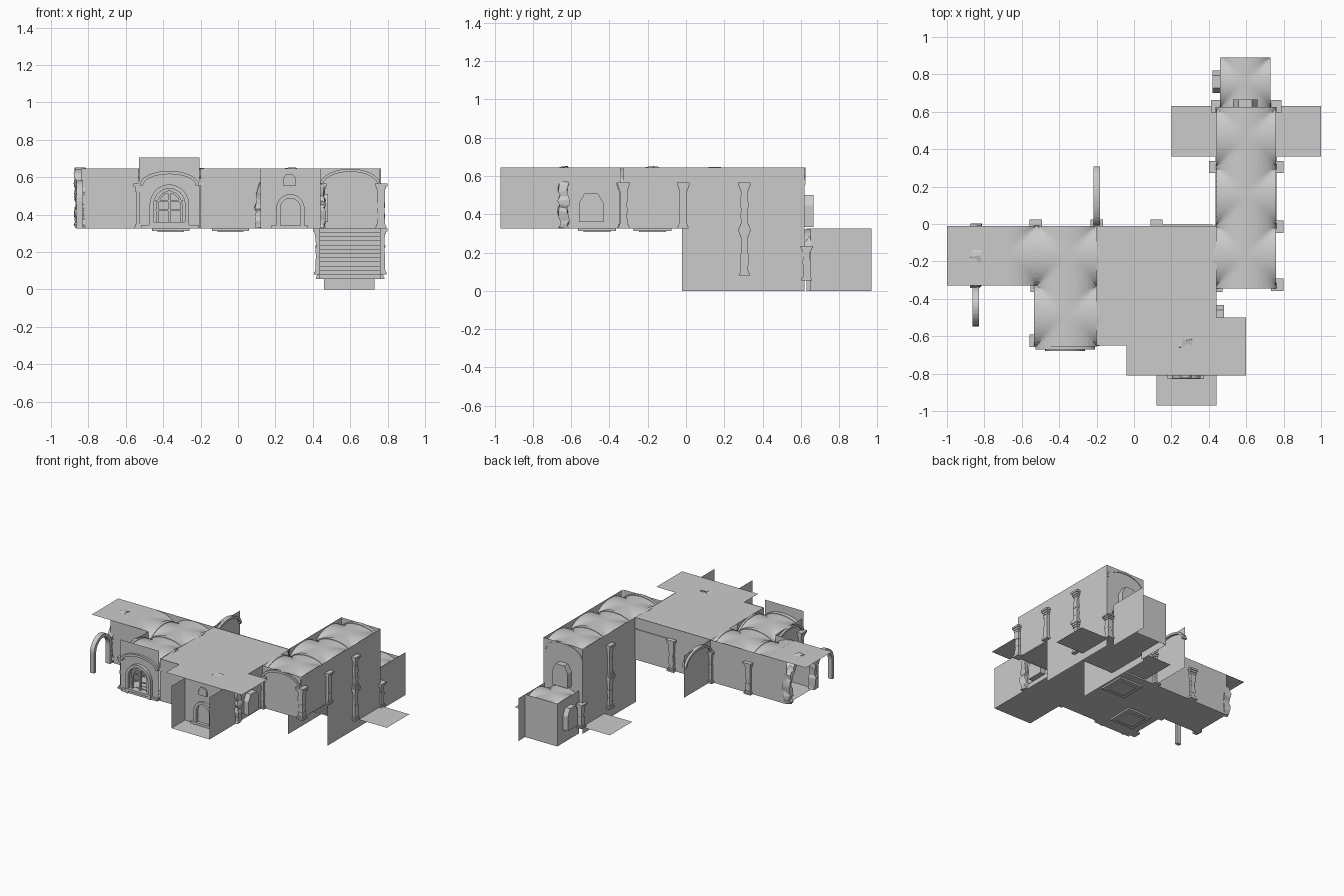
import bpy, bmesh, math, random

if "Cube" in bpy.data.objects:
    bpy.data.objects.remove(bpy.data.objects["Cube"])
random.seed(4)
F, C = 0.325, 0.645          # upper floor and ceiling heights


def make(name, verts, faces, smooth=False):
    me = bpy.data.meshes.new(name)
    me.from_pydata(verts, [], faces)
    ob = bpy.data.objects.new(name, me)
    bpy.context.collection.objects.link(ob)
    bm = bmesh.new()
    bm.from_mesh(me)
    bmesh.ops.remove_doubles(bm, verts=bm.verts, dist=1e-5)
    bm.to_mesh(me)
    bm.free()
    if smooth:
        for p in me.polygons:
            p.use_smooth = True
    return ob


def at(axis, a, off, z):
    # point on a wall running along x (at y=off) or along y (at x=off)
    return (a, off, z) if axis == 'x' else (off, a, z)


def wall(name, axis, a0, a1, off, z0=F, z1=C):
    make(name, [at(axis, a, off, z) for a, z in ((a0, z0), (a1, z0), (a1, z1), (a0, z1))], [(0, 1, 2, 3)])


def slab(name, x0, x1, y0, y1, z):
    make(name, [(x0, y0, z), (x1, y0, z), (x1, y1, z), (x0, y1, z)], [(0, 1, 2, 3)])


def box_data(x0, x1, y0, y1, z0, z1, n=0):
    v = [(x, y, z) for z in (z0, z1) for x, y in ((x0, y0), (x1, y0), (x1, y1), (x0, y1))]
    f = [(3, 2, 1, 0), (4, 5, 6, 7), (0, 1, 5, 4), (1, 2, 6, 5), (2, 3, 7, 6), (3, 0, 4, 7)]
    return v, [tuple(i + n for i in q) for q in f]


def box(name, *b):
    make(name, *box_data(*b))


def arch_wall(name, axis, a0, a1, off, z0, z1, b0, b1, spring, rise, n=16):
    # flat wall with a round-headed opening between b0 and b1
    v, f = [], []
    def quad(*pts):
        f.append(tuple(range(len(v), len(v) + 4)))
        v.extend(at(axis, a, off, z) for a, z in pts)
    quad((a0, z0), (b0, z0), (b0, z1), (a0, z1))
    quad((b1, z0), (a1, z0), (a1, z1), (b1, z1))
    m, h = (b0 + b1) / 2, (b1 - b0) / 2
    arc = [(m - h * math.cos(math.pi * i / n), spring + rise * math.sin(math.pi * i / n)) for i in range(n + 1)]
    for p, q in zip(arc, arc[1:]):
        quad(p, q, (q[0], z1), (p[0], z1))
    make(name, v, f)


def arch(name, axis, m, h, off, spring, rise, w, d, base=None, jitter=0, n=16):
    # square section swept over an arch, with legs if a base height is given
    path = [(-math.cos(t) * h, spring + rise * math.sin(t), t) for t in (math.pi * i / n for i in range(n + 1))]
    if base is not None:
        legs = [base + (spring - base) * i / 8 for i in range(8)]
        path = [(-h, z, 0) for z in legs] + path + [(h, z, math.pi) for z in reversed(legs)]
    v, f = [], []
    r = lambda: random.uniform(-jitter, jitter)
    for a, z, t in path:
        for s, o in ((-.5, -.5), (.5, -.5), (.5, .5), (-.5, .5)):
            v.append(at(axis, m + a - math.cos(t) * s * w + r(), off + o * d + r(),
                        max(z + math.sin(t) * s * w + r(), base or 0)))
    for i in range(len(path) - 1):
        for k in range(4):
            j = (k + 1) % 4
            f.append((i * 4 + k, i * 4 + j, i * 4 + 4 + j, i * 4 + 4 + k))
    e = len(v) - 4
    f += [(0, 1, 2, 3), (e, e + 1, e + 2, e + 3)]
    make(name, v, f)


def vault(name, x0, x1, y0, y1, spring, top, n=20):
    # groin vault: the higher of two crossing barrels
    g = lambda t: spring + (top - spring) * math.sqrt(max(0, 1 - t * t))
    ts = [-math.cos(math.pi * i / n) for i in range(n + 1)]
    v = [(x0 + (x1 - x0) * (s + 1) / 2, y0 + (y1 - y0) * (t + 1) / 2, max(g(s), g(t))) for t in ts for s in ts]
    m = n + 1
    make(name, v, [(i + j * m, i + 1 + j * m, i + 1 + (j + 1) * m, i + (j + 1) * m)
                   for j in range(n) for i in range(n)], True)


def pillar(name, x, y, z0, z1):
    # stacked blocks: plinth, uneven stone shaft, capital
    h, v, f = z1 - z0, [], []
    cuts = [(0, .05, .029), (.05, .1, .024)]
    cuts += [(.1 + i * .12, .22 + i * .12, random.uniform(.017, .021)) for i in range(6)]
    cuts += [(.82, .88, .022), (.88, .94, .027), (.94, 1, .033)]
    for a, b, w in cuts:
        bv, bf = box_data(x - w, x + w, y - w, y + w, z0 + a * h, z0 + b * h, len(v))
        v += bv
        f += bf
    make(name, v, f)


def niche(name, axis, m, off, d, w, z0, z1):
    # shallow alcove shell behind a wall, closed at the back
    h = z1 - z0
    pr = [(-w, z0), (w, z0), (w, z0 + h * .68), (w * .55, z1), (-w * .55, z1), (-w, z0 + h * .68)]
    v = [at(axis, m + a, o, z) for o in (off, off + d) for a, z in pr]
    make(name, v, [tuple(range(6, 12))] + [(i, (i + 1) % 6, 6 + (i + 1) % 6, 6 + i) for i in range(6)])


# upper floors
slab("corridor_floor", -.84, .76, -.33, -.01, F)
slab("chamber_floor", -.2, .44, -.65, -.33, F)
slab("alcove_floor", -.52, -.2, -.65, -.33, F)
slab("entry_floor", .12, .44, -.97, -.65, F)
# flat ceilings
slab("west_ceiling", -1, -.68, -.33, -.01, C)
slab("chamber_ceiling", -.2, .44, -.65, -.01, C - .003)
slab("entry_ceiling", -.04, .6, -.81, -.5, C)
# vaults
for nm, b in (("west", (-.84, -.52, -.33, -.01)), ("corridor", (-.52, -.2, -.33, -.01)),
              ("alcove", (-.52, -.2, -.65, -.33)), ("east", (.44, .76, -.33, -.01)),
              ("hall_a", (.44, .76, -.01, .305)), ("hall_b", (.44, .76, .305, .62))):
    vault(nm + "_vault", *b, .555, C - .004)
vault("lower_vault", .46, .73, .62, .89, .23, .32)
# vault ribs
for x in (-.52, -.2):
    for y in (-.17, -.49):
        arch("cross_rib", 'y', y, .155, x, .555, .082, .016, .03)
for y in (-.33, -.01, .305, .61):
    arch("hall_rib", 'x', .6, .155, y, .555, .082, .016, .03)
for y in (-.33, -.64):
    arch("alcove_rib", 'x', -.36, .155, y, .555, .082, .016, .03)
arch("east_rib", 'y', -.17, .155, .44, .555, .082, .016, .03)
arch("lower_rib", 'x', .595, .13, .635, .23, .08, .014, .03)

# upper walls
wall("corridor_north_wall", 'x', -.84, .44, -.01)
wall("corridor_south_wall", 'x', -.84, -.52, -.33)
wall("alcove_west_wall", 'y', -.65, -.33, -.52)
wall("alcove_east_wall", 'y', -.65, -.33, -.2)
wall("chamber_south_wall", 'x', -.2, .12, -.65)
wall("chamber_east_wall", 'y', -.97, -.33, .44)
wall("entry_west_wall", 'y', -.97, -.65, .12)
wall("east_south_wall", 'x', .44, .76, -.335)
wall("east_wall", 'y', -.33, -.01, .765)
wall("spare_partition", 'y', -.01, .31, -.2)
arch("partition_rib", 'y', .15, .15, -.2, .555, .085, .016, .035)

# stair hall walls
for x in (.435, .765):
    wall("hall_side_wall", 'y', -.02, .62, x, 0, C)
wall("hall_back_wall", 'x', .435, .765, .62, F, C)
arch_wall("hall_back_lower_wall", 'x', .435, .765, .62, .055, F, .475, .715, .22, .085)
# staircase going down from the upper floor
sv, sf, N = [], [], 12
dz, dy = (F - .055) / N, .32 / N
for i in range(N):
    y, z = -.01 + i * dy, F - i * dz
    for p in ((y, z), (y, z - dz), (y + dy, z - dz)):
        sv += [(.437, *p), (.763, *p)]
    for k in (0, 2):
        b = i * 6 + k
        sf.append((b, b + 1, b + 3, b + 2))
make("staircase", sv, sf)
# lower passage
slab("lower_hall_floor", .2, 1, .36, .63, .055)
slab("lower_landing_floor", .435, .765, .31, .36, .055)
slab("lower_passage_floor", .46, .73, .63, .89, .055)
wall("lower_east_wall", 'y', .65, .97, .73, 0, F)
wall("lower_west_wall", 'y', .63, .89, .46, 0, F)
wall("lower_end_wall", 'x', .46, .73, .89, 0, F)

# pillars on the wall lines
for x, y in ((.765, -.325), (.765, -.015), (.765, .305), (.435, .305), (-.525, -.01),
             (-.2, -.01), (.12, -.01), (-.525, -.625), (-.2, -.33), (-.52, -.33), (.44, -.33)):
    pillar("pillar", x, y, F, .565)
for x in (.435, .765):
    pillar("lower_pillar", x, .305, .08, F)
    pillar("passage_pillar", x - .01 if x > .6 else x + .01, .63, .055, .235)

# niches
niche("back_niche", 'x', .595, .62, .045, .065, .335, .5)
niche("chamber_niche", 'y', -.495, .44, .04, .063, .36, .51)
niche("passage_niche", 'y', .76, .46, -.04, .06, .1, .26)
for k, z in ((.13, .365), (.13, .53)):
    box("niche_ledge", .425, .442, -.5 - k, -.5 + k, z - .006, z + .006)

# rough rock arches
arch("rock_entry_arch", 'x', .28, .168, -.64, .5, .13, .03, .05, F, .009, 20)
arch("rock_west_arch", 'y', -.17, .15, -.845, .5, .13, .03, .05, F, .009, 20)
arch("open_gate_frame", 'y', -.44, .095, -.845, .47, .1, .025, .035, F)

# entry door and window
arch_wall("entry_wall", 'x', .12, .44, -.81, F, C, .225, .335, .43, .06)
niche("entry_window", 'x', .275, -.813, -.008, .033, .555, .615)
arch("window_trim", 'x', .275, .03, -.815, .58, .03, .01, .014, .555)
arch("entry_door_frame", 'x', .28, .065, -.815, .43, .068, .022, .022, F)
wall("entry_door", 'x', .215, .345, -.8, F, .5)
box("entry_step", .18, .375, -.828, -.805, F, F + .017)

# alcove portal
arch_wall("portal_wall", 'x', -.53, -.205, -.655, F, .705, -.455, -.28, .45, .09)
arch("portal_outer_trim", 'x', -.367, .15, -.66, .555, .07, .018, .02)
arch("portal_frame", 'x', -.367, .095, -.665, .45, .1, .022, .028, F)
arch("portal_inner_arch", 'x', -.367, .065, -.65, .44, .08, .012, .015, F)
box("portal_mullion", -.374, -.36, -.655, -.642, F, .53)
for z in (.42, .47):
    box("portal_bar", -.44, -.295, -.653, -.645, z, z + .008)
box("portal_step_low", -.515, -.21, -.672, -.63, F, F + .018)
box("portal_step_high", -.475, -.265, -.68, -.63, F + .018, F + .036)

# floor hatches and wall frieze
for x, y in ((-.36, -.465), (-.04, -.175)):
    box("hatch_frame", x - .1, x + .1, y - .1, y + .1, F - .012, F + .004)
    box("hatch_cover", x - .07, x + .07, y - .07, y + .07, F - .018, F + .008)
box("north_frieze", .14, .42, -.022, -.003, .53, .56)
